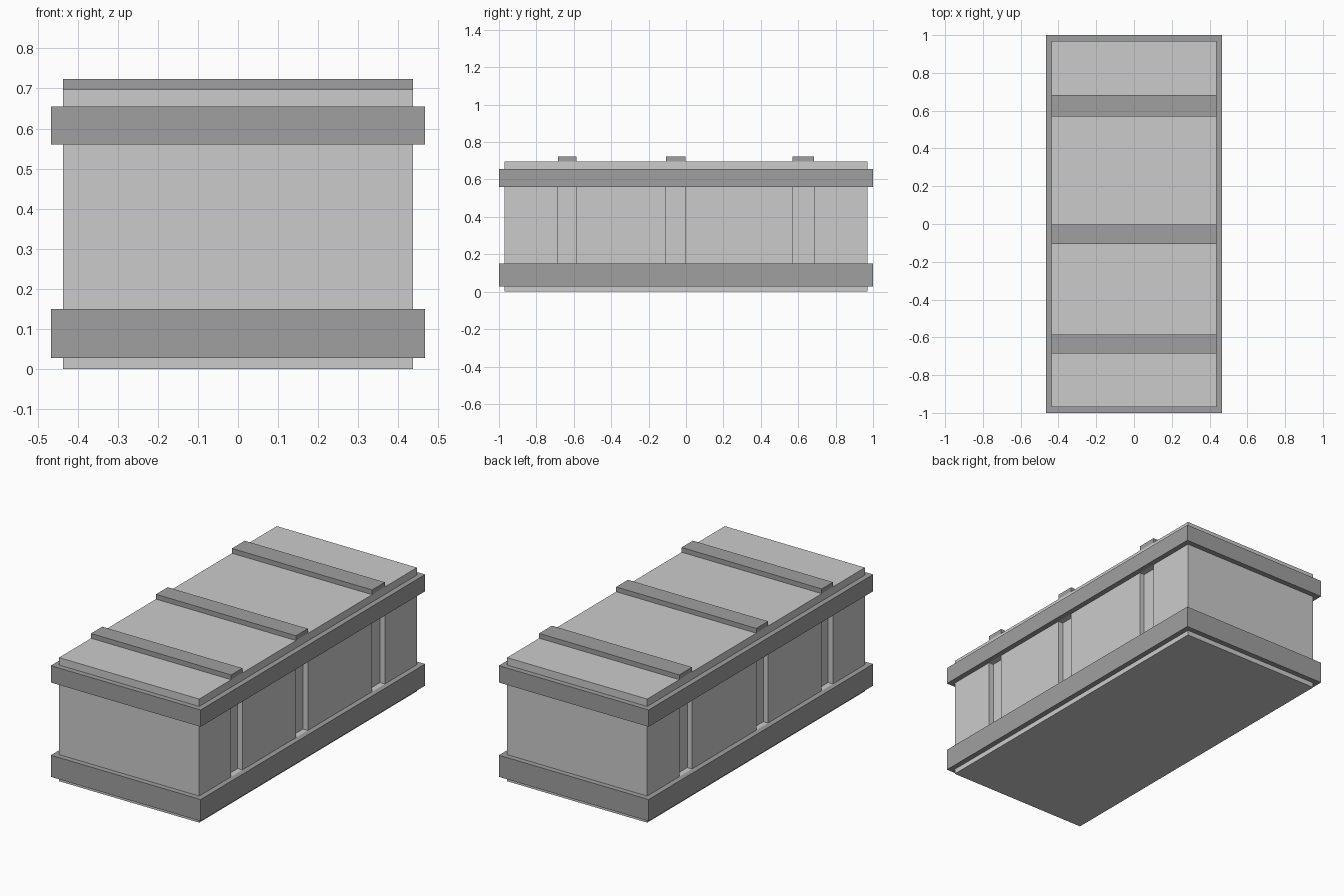
import bpy, bmesh

if "Cube" in bpy.data.objects:
    bpy.data.objects.remove(bpy.data.objects["Cube"])

HX, HY, TOP = 0.437, 0.97, 0.697          # body half sizes and height
BX, BY = 0.467, 1.0                       # band half sizes
LOW, HIGH = (0.028, 0.15), (0.56, 0.655)  # band heights
SLOTS = [(-0.685, -0.585), (-0.107, -0.002), (0.57, 0.684)]
DEPTH = 0.03

dark = bpy.data.materials.new("dark_trim")
dark.diffuse_color = (0.35, 0.35, 0.35, 1)
dark.use_nodes = True
dark.node_tree.nodes["Principled BSDF"].inputs["Base Color"].default_value = dark.diffuse_color


def finish(name, bm, mat=None):
    bmesh.ops.recalc_face_normals(bm, faces=bm.faces)
    me = bpy.data.meshes.new(name)
    bm.to_mesh(me)
    bm.free()
    ob = bpy.data.objects.new(name, me)
    bpy.context.collection.objects.link(ob)
    if mat:
        me.materials.append(mat)
    return ob


def add_box(bm, x, y, z):
    vs = bmesh.ops.create_cube(bm, size=1)["verts"]
    for v in vs:
        for i, (a, b) in enumerate((x, y, z)):
            v.co[i] = (a + b) / 2 + v.co[i] * (b - a)


# body with vertical recesses cut into both long sides
bm = bmesh.new()
add_box(bm, (-HX, HX), (-HY, HY), (0, TOP))
body = finish("crate_body", bm)

bm = bmesh.new()
for s in SLOTS:
    for side in (-1, 1):
        add_box(bm, sorted((side * (HX - DEPTH), side * (HX + 0.05))), s, (LOW[1], HIGH[0]))
cutter = finish("recess_cutter", bm)
cutter.hide_render = True
cutter.hide_set(True)
mod = body.modifiers.new("recesses", "BOOLEAN")
mod.operation, mod.solver, mod.object = "DIFFERENCE", "EXACT", cutter


# bands wrapping the body: a rectangular frame swept around four corners
def band(name, z0, z1):
    bm = bmesh.new()
    profile = [(HX, HY, z0), (BX, BY, z0), (BX, BY, z1), (HX, HY, z1)]
    rings = [[bm.verts.new((sx * x, sy * y, z)) for x, y, z in profile]
             for sx, sy in ((-1, -1), (1, -1), (1, 1), (-1, 1))]
    for i in range(4):
        a, b = rings[i], rings[(i + 1) % 4]
        for j in range(4):
            k = (j + 1) % 4
            bm.faces.new((a[j], b[j], b[k], a[k]))
    return finish(name, bm, dark)


band("lower_band", *LOW)
band("upper_band", *HIGH)

# battens across the lid
for n, s in enumerate(SLOTS, 1):
    bm = bmesh.new()
    add_box(bm, (-HX, HX), s, (TOP, 0.724))
    finish(f"lid_batten_{n}", bm, dark)
